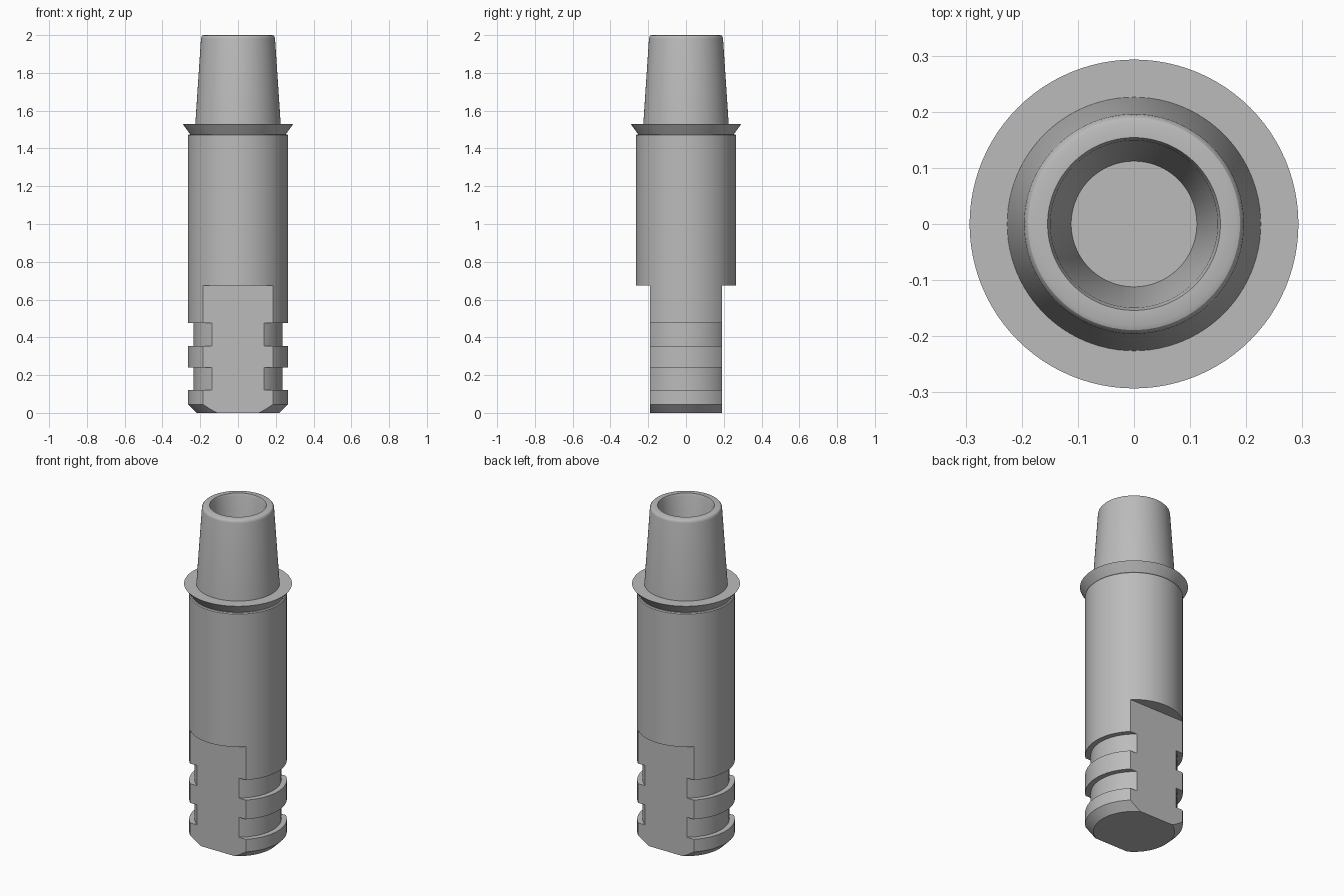
import bpy, bmesh, math

cube = bpy.data.objects.get("Cube")
if cube:
    bpy.data.objects.remove(cube, do_unlink=True)

SEGMENTS = 96
BODY_R, GROOVE_R, FLAT_Y = 0.265, 0.235, 0.19

grey = bpy.data.materials.new("plain_grey")
grey.use_nodes = True
colour = (0.5, 0.5, 0.5, 1)
grey.diffuse_color = colour
grey.node_tree.nodes["Principled BSDF"].inputs["Base Color"].default_value = colour


def lathe(name, profile):
    """Spin (radius, height) points around z; the ends close on the axis."""
    bm = bmesh.new()
    rings = []
    for r, z in profile:
        rings.append([bm.verts.new((r * math.cos(a), r * math.sin(a), z))
                      for a in (2 * math.pi * i / SEGMENTS for i in range(SEGMENTS))])
    for low, high in zip(rings, rings[1:]):
        for i in range(SEGMENTS):
            j = (i + 1) % SEGMENTS
            bm.faces.new((low[i], low[j], high[j], high[i]))
    bm.faces.new(reversed(rings[0]))
    bm.faces.new(rings[-1])
    bmesh.ops.recalc_face_normals(bm, faces=bm.faces[:])
    mesh = bpy.data.meshes.new(name)
    bm.to_mesh(mesh)
    bm.free()
    obj = bpy.data.objects.new(name, mesh)
    bpy.context.collection.objects.link(obj)
    mesh.materials.append(grey)
    return obj


def activate(obj):
    bpy.ops.object.select_all(action='DESELECT')
    obj.select_set(True)
    bpy.context.view_layer.objects.active = obj


# Chamfered foot, two grooves and the straight body
profile = [(0.22, 0), (BODY_R, 0.045)]
for bottom, top in ((0.12, 0.24), (0.355, 0.475)):
    profile += [(BODY_R, bottom), (GROOVE_R, bottom), (GROOVE_R, top), (BODY_R, top)]
profile += [(BODY_R, 1.47), (0.26, 1.475)]
# Flared collar and tapered spigot with a rounded lip
profile += [(0.253, 1.475), (0.293, 1.53), (0.226, 1.53), (0.196, 1.982),
            (0.194, 1.991), (0.189, 1.997), (0.181, 2)]
# Tapered blind bore
profile += [(0.154, 2), (0.149, 1.985), (0.112, 1.53)]
plug = lathe("connector_plug", profile)

# Flats on the front and back of the lower end
for side, sign in (("front", -1), ("back", 1)):
    bpy.ops.mesh.primitive_cube_add(size=1, location=(0, sign * (FLAT_Y + 0.25), 0.2375))
    cutter = bpy.context.object
    cutter.name = side + "_flat_cutter"
    cutter.scale = (1, 0.5, 0.875)
    cutter.data.materials.append(grey)
    cutter.hide_render = True
    activate(plug)
    cut = plug.modifiers.new(side + "_flat", 'BOOLEAN')
    cut.operation, cut.solver, cut.object = 'DIFFERENCE', 'EXACT', cutter
    bpy.ops.object.modifier_apply(modifier=cut.name)
    bpy.data.objects.remove(cutter, do_unlink=True)

activate(plug)
bpy.ops.object.shade_smooth_by_angle(angle=math.radians(28))
